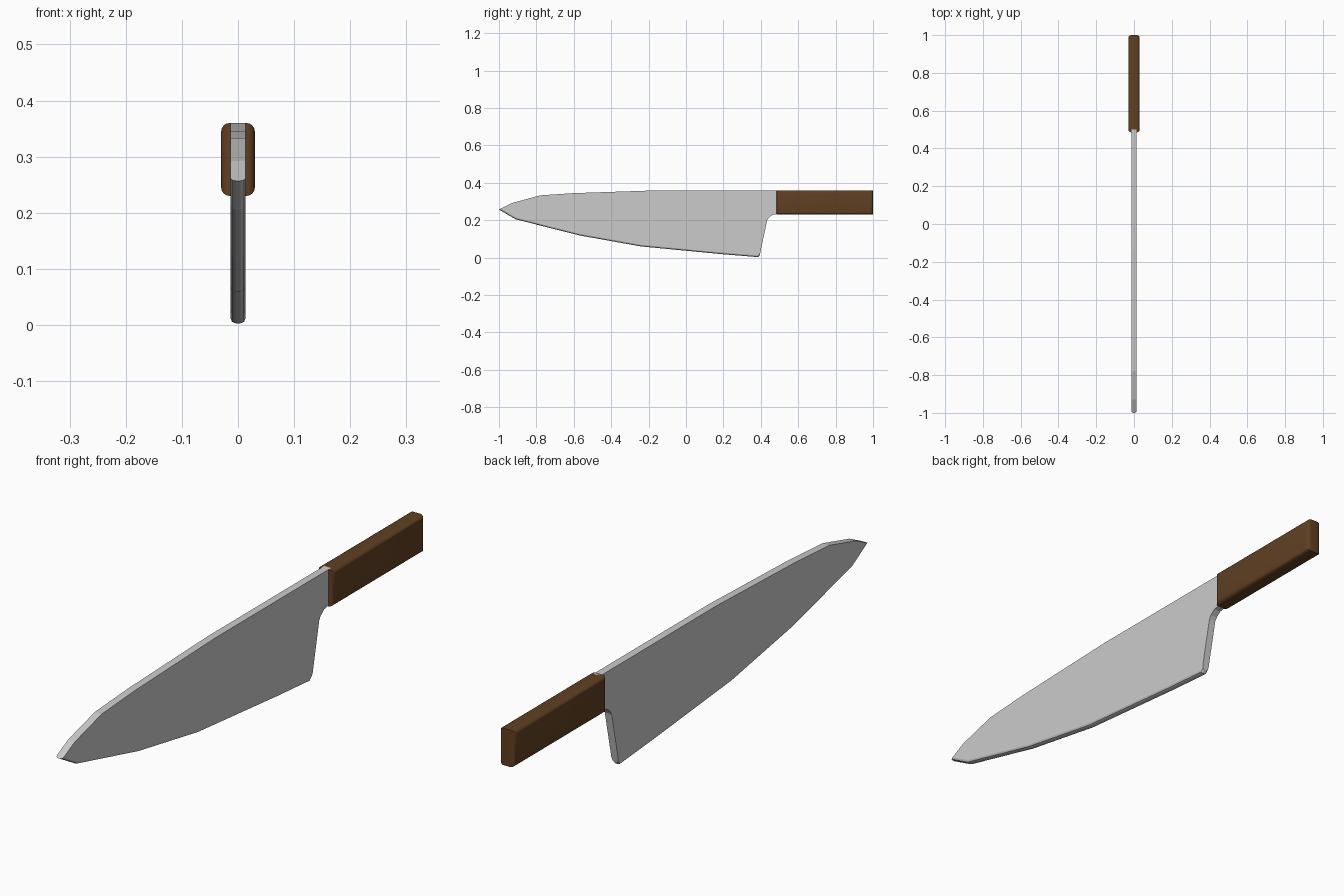
import bpy, bmesh

if "Cube" in bpy.data.objects:
    bpy.data.objects.remove(bpy.data.objects["Cube"])

def material(name, rgb):
    m = bpy.data.materials.new(name)
    m.diffuse_color = (*rgb, 1)
    m.use_nodes = True
    m.node_tree.nodes["Principled BSDF"].inputs["Base Color"].default_value = m.diffuse_color
    return m

def slab(name, outline, half, mat, is_soft, width, segments):
    """Extrude a side (y, z) outline across x and round the chosen rim edges."""
    bm = bmesh.new()
    rims = [[bm.verts.new((x, y, z)) for y, z in outline] for x in (-half, half)]
    n = len(outline)
    bm.faces.new(rims[0])
    bm.faces.new(rims[1][::-1])
    for i in range(n):
        j = (i + 1) % n
        bm.faces.new((rims[0][i], rims[1][i], rims[1][j], rims[0][j]))
    bmesh.ops.recalc_face_normals(bm, faces=bm.faces)
    soft = [bm.edges.get((r[i], r[(i + 1) % n])) for r in rims
            for i in range(n) if is_soft(i)]
    bmesh.ops.bevel(bm, geom=soft, offset=width, segments=segments,
                    profile=0.5, affect='EDGES', clamp_overlap=True)
    bmesh.ops.recalc_face_normals(bm, faces=bm.faces)
    me = bpy.data.meshes.new(name)
    bm.to_mesh(me)
    bm.free()
    me.materials.append(mat)
    ob = bpy.data.objects.new(name, me)
    bpy.context.collection.objects.link(ob)
    return ob

steel = material("steel grey", (0.6, 0.6, 0.6))
wood = material("brown wood", (0.117, 0.051, 0.016))

# Blade: cutting edge from tip to heel first, then heel, tang and spine
cutting = [(-1, 0.257), (-0.91, 0.205), (-0.57, 0.119), (-0.24, 0.06),
           (0.2, 0.018), (0.385, 0.003), (0.394, 0.012)]
rest = [(0.434, 0.2), (0.442, 0.213), (0.462, 0.229), (0.5, 0.235), (0.5, 0.36),
        (-0.15, 0.36), (-0.6, 0.345), (-0.78, 0.333), (-0.93, 0.292)]
slab("blade", cutting + rest, 0.0135, steel,
     lambda i: i < len(cutting) - 1, 0.009, 2)

# Handle: block with rounded rims on both broad sides
handle = slab("handle", [(0.485, 0.23), (1, 0.23), (1, 0.36), (0.485, 0.36)],
              0.03, wood, lambda i: True, 0.015, 4)
bpy.context.view_layer.objects.active = handle
handle.select_set(True)
bpy.ops.object.shade_smooth_by_angle(angle=0.6)
